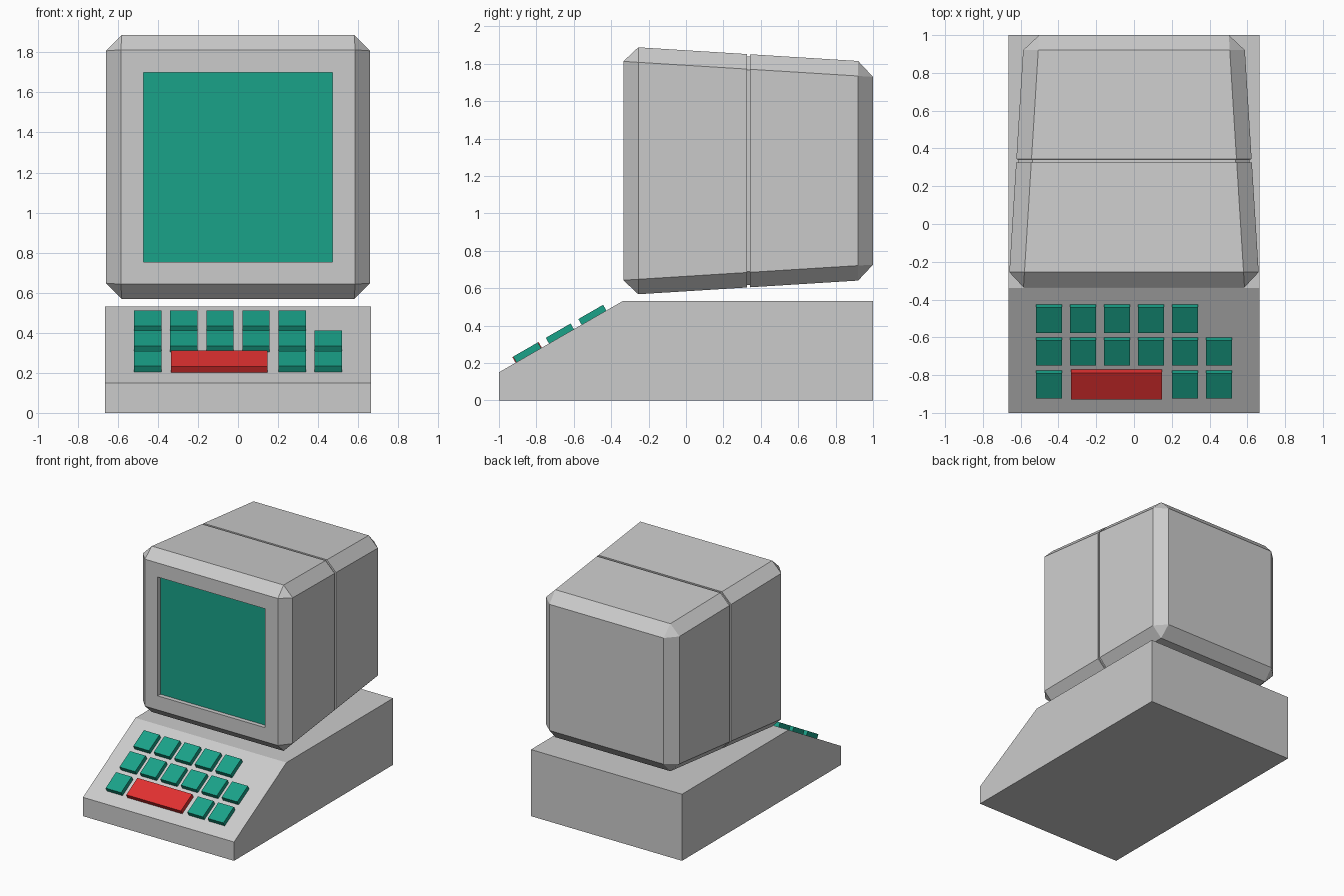
import bpy, bmesh
from math import radians, tan, cos, sin
from mathutils import Matrix, Vector

if "Cube" in bpy.data.objects:
    bpy.data.objects.remove(bpy.data.objects["Cube"])


def material(name, color):
    m = bpy.data.materials.new(name)
    m.diffuse_color = color
    m.use_nodes = True
    m.node_tree.nodes["Principled BSDF"].inputs["Base Color"].default_value = m.diffuse_color
    return m


green = material("green", (0.01, 0.36, 0.25, 1))
red = material("red", (0.75, 0.03, 0.03, 1))


def finish(name, bm, mat=None):
    bmesh.ops.recalc_face_normals(bm, faces=bm.faces[:])
    mesh = bpy.data.meshes.new(name)
    bm.to_mesh(mesh)
    bm.free()
    obj = bpy.data.objects.new(name, mesh)
    bpy.context.collection.objects.link(obj)
    if mat:
        mesh.materials.append(mat)
    return obj


def box(name, size, matrix, mat=None):
    bm = bmesh.new()
    bmesh.ops.create_cube(bm, size=1, matrix=matrix @ Matrix.Diagonal((*size, 1)))
    return finish(name, bm, mat)


# Base: wedge-fronted side profile extruded across x
W = 0.665
bm = bmesh.new()
profile = [(-1, 0), (1, 0), (1, 0.53), (-0.34, 0.53), (-1, 0.15)]
side = bm.faces.new([bm.verts.new((-W, y, z)) for y, z in profile])
ext = bmesh.ops.extrude_face_region(bm, geom=[side], use_keep_orig=True)
bmesh.ops.translate(bm, vec=(2 * W, 0, 0),
                    verts=[v for v in ext["geom"] if isinstance(v, bmesh.types.BMVert)])
finish("base", bm)

# Monitor housing: box tapering to the back, chamfered all round
FRONT, BACK, ZC = -0.335, 1.0, 1.2275
bm = bmesh.new()
bmesh.ops.create_cube(bm, size=2)
for v in bm.verts:
    half, y = (0.665, FRONT) if v.co.y < 0 else (0.582, BACK)
    v.co = Vector((v.co.x * half, y, ZC + v.co.z * half))
bmesh.ops.bevel(bm, geom=bm.edges[:], offset=0.08, segments=1,
                profile=0.5, affect='EDGES')

# Groove around the housing
G0, G1 = 0.325, 0.343
for y in (G0, G1):
    bmesh.ops.bisect_plane(bm, geom=bm.verts[:] + bm.edges[:] + bm.faces[:],
                           plane_co=(0, y, 0), plane_no=(0, 1, 0))
bm.normal_update()
ring = [f for f in bm.faces if G0 < f.calc_center_median().y < G1]
bmesh.ops.inset_region(bm, faces=ring, thickness=0, depth=-0.012,
                       use_even_offset=True, use_boundary=True)

# Screen recess, left open for the screen panel
DEPTH = 0.035
bm.normal_update()
face = min(bm.faces, key=lambda f: f.calc_center_median().y)
bmesh.ops.inset_region(bm, faces=[face], thickness=0.112, use_even_offset=True)
bmesh.ops.inset_region(bm, faces=[face], thickness=0, depth=-DEPTH)
bmesh.ops.delete(bm, geom=[face], context='FACES_ONLY')
finish("monitor_housing", bm)

box("screen", (0.946, 0.02, 0.946),
    Matrix.Translation((0, FRONT + DEPTH + 0.01, ZC)), green)

# Keys: thin slabs lying on the sloped panel
TILT, T = radians(29.93), 0.035


def key(name, x, y, width, length, mat):
    z = 0.15 + (y + 1) * tan(TILT)
    m = (Matrix.Translation((x, y - sin(TILT) * T / 2, z + cos(TILT) * T / 2))
         @ Matrix.Rotation(TILT, 4, 'X'))
    box(name, (width, length, T), m, mat)


columns = [-0.45 + 0.18 * i for i in range(6)]
rows = [(-0.841, (0, 4, 5)), (-0.666, range(6)), (-0.492, range(5))]
for r, (y, cols) in enumerate(rows):
    for c in cols:
        key(f"key_{r + 1}_{c + 1}", columns[c], y, 0.137, 0.153, green)
key("space_key", -0.093, -0.841, 0.481, 0.162, red)
